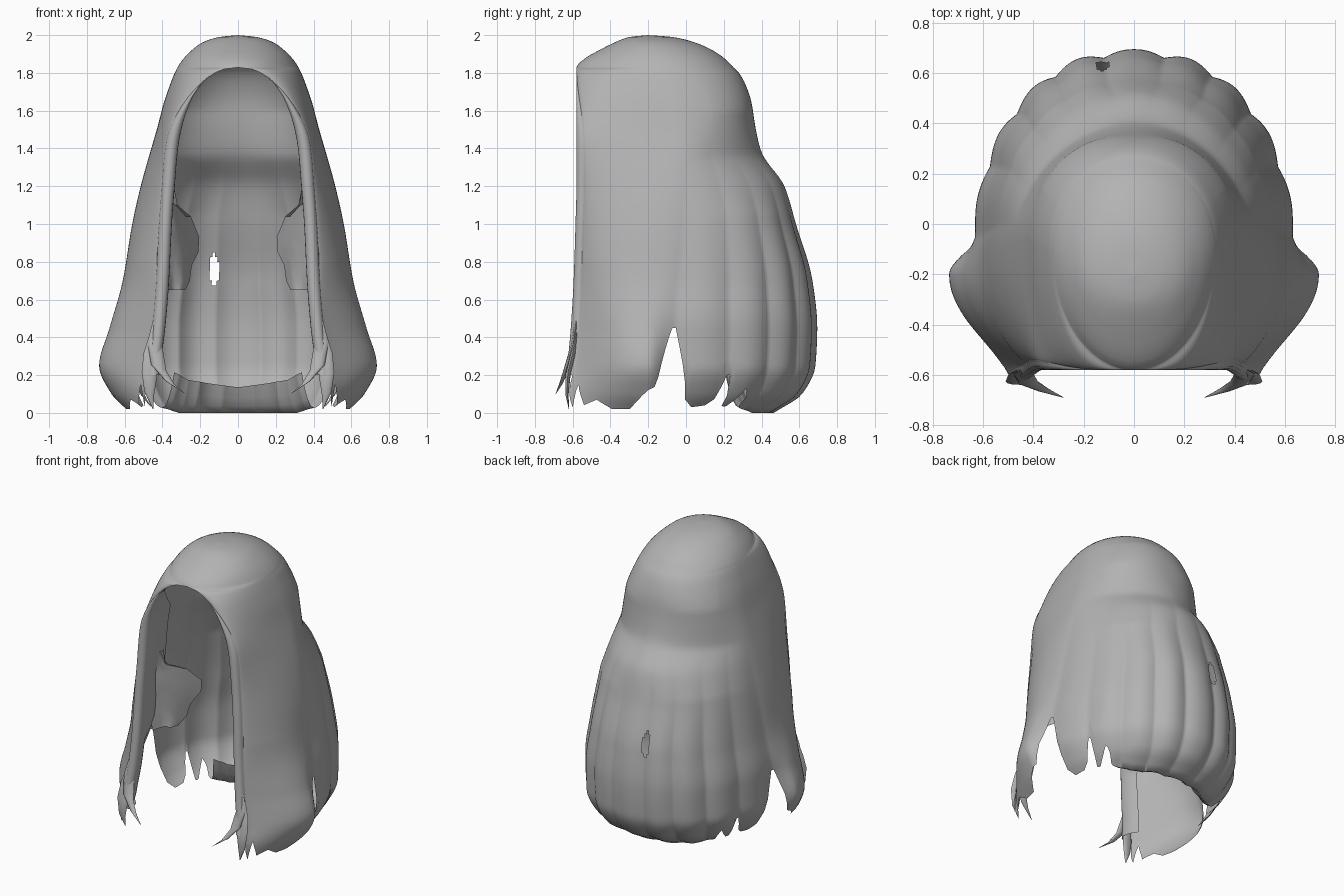
import bpy, bmesh, math
from mathutils import Vector

if "Cube" in bpy.data.objects:
    bpy.data.objects.remove(bpy.data.objects["Cube"])

hair = bpy.data.materials.new("hair_grey")
hair.diffuse_color = (0.45, 0.45, 0.45, 1)
hair.use_nodes = True
hair.node_tree.nodes["Principled BSDF"].inputs["Base Color"].default_value = hair.diffuse_color

# height, opening half width, front depth, front width, back width, back depth, depth of widest point
ROWS = [
    (2.00, 0, -.20, 0, 0, -.20, -.20), (1.99, 0, -.30, .10, .10, -.07, -.19),
    (1.96, 0, -.38, .19, .19, .05, -.18), (1.92, 0, -.46, .245, .245, .14, -.16),
    (1.88, 0, -.53, .285, .285, .20, -.14), (1.83, 0, -.58, .32, .32, .25, -.12),
    (1.82, .07, -.58, .325, .325, .26, -.12), (1.80, .12, -.58, .335, .335, .28, -.11),
    (1.75, .185, -.58, .355, .355, .31, -.10), (1.65, .25, -.58, .39, .39, .345, -.08),
    (1.50, .30, -.58, .43, .43, .37, -.06), (1.38, .32, -.58, .465, .465, .40, -.07),
    (1.20, .335, -.58, .515, .515, .52, -.1), (1.00, .35, -.585, .56, .56, .58, -.13),
    (.70, .365, -.595, .61, .61, .665, -.18), (.45, .385, -.61, .68, .65, .69, -.2),
    (.25, .41, -.63, .735, .65, .68, -.2), (.10, .42, -.66, .67, .59, .61, -.2),
    (0, .42, -.66, .58, .50, .46, -.2)]

# hem height round one side: -1 opening edge, 0 side, 1 back centre
HEM = [(-1, .2), (-.9, .08), (-.8, .03), (-.7, .15), (-.6, .04), (-.45, .07),
       (-.3, .02), (-.15, .02), (-.05, .09), (.03, .14), (.055, .3), (.085, .45),
       (.1, .45), (.12, .3), (.13, .22), (.15, .07), (.19, .03), (.25, .04),
       (.28, .08), (.295, .2), (.315, .2), (.33, .04), (.36, .03), (.4, .13),
       (.42, .1), (.44, .03), (.5, .02), (.6, 0), (1, 0)]

# how square (<1) or pinched (>1) the back is by height
PINCH = [(0, .9), (1.05, .9), (1.35, 1.1), (1.6, .88), (1.9, 1), (2, 1)]


def clamp(v):
    return max(0.0, min(1.0, v))


def linear(table, key):
    for p, q in zip(table, table[1:]):
        if p[0] <= key <= q[0]:
            return p[1] + (q[1] - p[1]) * (key - p[0]) / (q[0] - p[0])
    return table[-1][1]


def section(z):
    """Smooth monotone interpolation of ROWS."""
    z = max(0, min(2, z))
    i = next(i for i in range(len(ROWS) - 1) if ROWS[i + 1][0] <= z)

    def secant(k, c):
        k = max(0, min(len(ROWS) - 2, k))
        return (ROWS[k + 1][c] - ROWS[k][c]) / (ROWS[k + 1][0] - ROWS[k][0])

    def tangent(k, c):
        m, n = secant(k - 1, c), secant(k, c)
        return 2 * m * n / (m + n) if m * n > 0 else 0

    h = ROWS[i + 1][0] - ROWS[i][0]
    t = (z - ROWS[i][0]) / h
    return [(2 * t**3 - 3 * t * t + 1) * ROWS[i][c] + (t**3 - 2 * t * t + t) * h * tangent(i, c)
            + (3 * t * t - 2 * t**3) * ROWS[i + 1][c] + (t**3 - t * t) * h * tangent(i + 1, c)
            for c in range(1, 7)]


def shell_point(s, z):
    a, yf, wf, wb, yb, yc = section(z)
    roll = clamp((1.83 - z) / .4)
    roll *= roll * (3 - 2 * roll)
    b, dy = a + .07 * roll, .04 * roll
    if s < -2:  # lining turned in behind the opening edge
        k = -s - 2
        deep = .1 + .16 * clamp((1.7 - z) / .2) * clamp((z - .6) / .15)
        return Vector((a * (1 + .1 * k * k), yf + dy + deep * k, z))
    if s < -1:  # rounded lip
        k = (-s - 1) * math.pi
        return Vector((a + (b - a) * (1 + math.cos(k)) / 2, yf + dy * (1 - math.sin(k)), z))
    c, n = max(0, math.cos(abs(s) * math.pi / 2)), math.sin(abs(s) * math.pi / 2)
    if s < 0:
        power = 1 + .6 * roll + 1.0 * clamp((.8 - z) / .5)
        return Vector((b + (wf - b) * c ** power, yc + (yf + dy - yc) * n, z))
    blend = clamp(s / .1)
    w = wf + (wb - wf) * blend * blend * (3 - 2 * blend)
    e = 1 + (linear(PINCH, z) - 1) * clamp(s / .3)
    # rounded locks on the back
    lobe = abs(math.sin(math.pi * (5 * s + .5))) - .8
    r = 1 + .028 * lobe * clamp((1.35 - z) / .7) * clamp(s / .15)
    return Vector((w * c ** e * r, yc + (yb - yc) * n ** e * r, z))


def finish(bm, name):
    me = bpy.data.meshes.new(name)
    bm.to_mesh(me)
    bm.free()
    ob = bpy.data.objects.new(name, me)
    bpy.context.collection.objects.link(ob)
    me.materials.append(hair)
    bpy.ops.object.select_all(action='DESELECT')
    ob.select_set(True)
    bpy.context.view_layer.objects.active = ob
    bpy.ops.object.shade_smooth_by_angle(angle=math.radians(60))


# Main hair shell
levels = [2, 1.9985, 1.995, 1.99, 1.983, 1.972, 1.96, 1.945, 1.93, 1.91, 1.89, 1.87, 1.85,
          1.83, 1.828, 1.824, 1.82, 1.81]
levels += [1.8 - .025 * i for i in range(51)]
cols = [-3, -2.75, -2.5, -2.25] + [-2 + i / 8 for i in range(8)] + [-1 + i / 80 for i in range(161)]
LOW, CURL = 20, 4
bm = bmesh.new()
for side in (1, -1):
    grid = []
    for s in cols:
        hem = linear(HEM, max(s, -1))
        pts = [shell_point(s, z) for z in levels]
        pts += [shell_point(s, .55 + (hem - .55) * i / LOW) for i in range(1, LOW + 1)]
        end = pts[-1]
        for k in range(1, CURL + 1):  # back hem curls under
            f = 1 - .04 * k
            rise = (.0085 + .006 * (1 - s)) * k * k
            pts.append(Vector((end.x * f, (end.y + .2) * f - .2, end.z + rise)))
        grid.append([bm.verts.new((p.x * side, p.y, p.z)) for p in pts])
    last = len(levels) + LOW - 1
    for i in range(len(cols) - 1):
        for j in range(last + CURL):
            if j >= last and cols[i] < .45:
                continue
            if cols[i] < -1 and levels[min(j, len(levels) - 1)] > 1.8301:
                continue
            q = [grid[i][j], grid[i][j + 1], grid[i + 1][j + 1], grid[i + 1][j]]
            bm.faces.new(q if side > 0 else q[::-1])
bmesh.ops.remove_doubles(bm, verts=bm.verts, dist=.0003)
# Small gap between two back locks
gap = []
for f in bm.faces:
    c = f.calc_center_median()
    if c.y > .4 and ((c.x + .125) / .026) ** 2 + ((c.z - .76) / .08) ** 2 < 1:
        gap.append(f)
bmesh.ops.delete(bm, geom=gap, context='FACES')
bmesh.ops.delete(bm, geom=[v for v in bm.verts if not v.link_faces], context='VERTS')
bm.normal_update()
if sum(f.normal.y * f.calc_area() for f in bm.faces if f.calc_center_median().y > .3) < 0:
    bmesh.ops.reverse_faces(bm, faces=bm.faces)
finish(bm, "hair_shell")

# Ragged inner locks beside the face: height, outer x, inner x
FLAP = [(1.2, .345, .34), (1.1, .37, .32), (1.04, .38, .25), (.93, .39, .205),
        (.85, .39, .21), (.78, .385, .245), (.7, .38, .255), (.65, .37, .28)]


def inner_lock(side, name):
    bm = bmesh.new()
    rows = []
    for z, xo, xi in FLAP:
        rows.append([])
        for k in range(6):
            x = xo + (xi - xo) * k / 5
            y = -.45 + 1.7 * (.39 - x) + .03 * math.sin(k * 1.3 + z * 9)
            rows[-1].append(bm.verts.new((side * x, y, z)))
    for r, t in zip(rows, rows[1:]):
        for k in range(5):
            q = [r[k], r[k + 1], t[k + 1], t[k]]
            bm.faces.new(q if side < 0 else q[::-1])
    finish(bm, name)


# Curved pointed wisps at the lower front corners
WISPS = [[(.43, -.58, .5), (.44, -.595, .36), (.42, -.63, .24), (.36, -.66, .16), (.28, -.69, .10)],
         [(.45, -.58, .42), (.46, -.60, .30), (.47, -.625, .2), (.47, -.63, .1), (.45, -.62, .02)]]


def wisp(path, side, name):
    bm = bmesh.new()
    rings = []
    for (x, y, z), r in zip(path, (.015, .04, .04, .025, .002)):
        ring = []
        for t in range(10):
            c, n = math.cos(t * math.pi / 5), math.sin(t * math.pi / 5)
            ring.append(bm.verts.new((side * (x + r * c), y + .35 * r * n, z + .4 * r * c)))
        rings.append(ring)
    for a, b in zip(rings, rings[1:]):
        for t in range(10):
            u = (t + 1) % 10
            bm.faces.new((a[t], a[u], b[u], b[t]))
    bm.faces.new(rings[0])
    bm.faces.new(rings[-1])
    bmesh.ops.recalc_face_normals(bm, faces=bm.faces)
    finish(bm, name)


for side, tag in ((1, "right"), (-1, "left")):
    inner_lock(side, "inner_lock_" + tag)
    for i, path in enumerate(WISPS):
        wisp(path, side, f"front_wisp_{tag}_{i + 1}")
